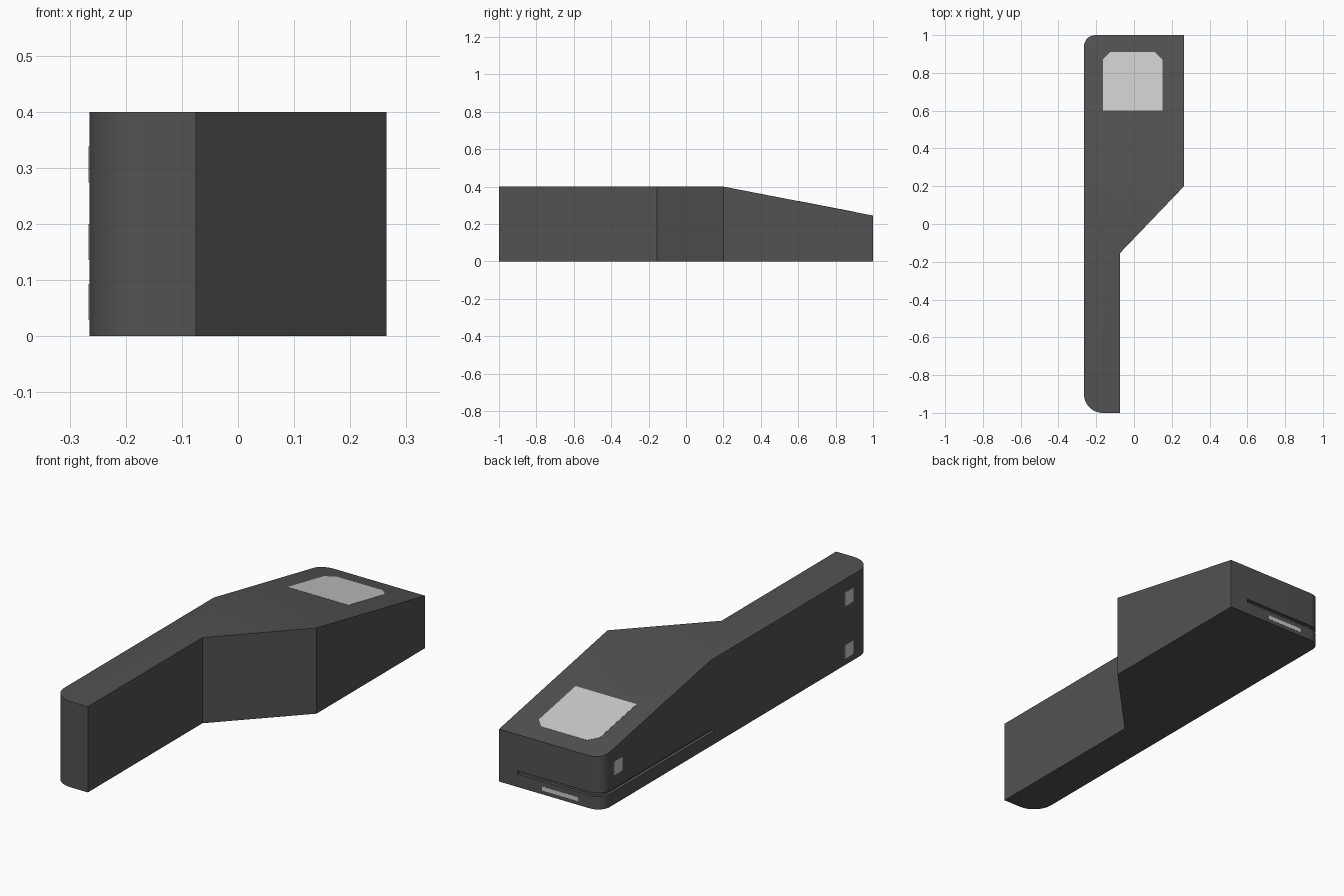
import bpy, bmesh, math

if "Cube" in bpy.data.objects:
    bpy.data.objects.remove(bpy.data.objects["Cube"])


def material(name, v):
    m = bpy.data.materials.new(name)
    m.diffuse_color = (v, v, v, 1)
    m.use_nodes = True
    m.node_tree.nodes["Principled BSDF"].inputs["Base Color"].default_value = m.diffuse_color
    return m


DARK, PALE = material("dark_plastic", 0.085), material("pale_contact", 0.55)


def top_z(y):
    # height of the upper face: flat, then sloping down to the back
    return 0.4 - max(0.0, y - 0.2) * (0.155 / 0.8)


def arc(cx, cy, r, a0, a1, n=8):
    return [(cx + r * math.cos(math.radians(a0 + (a1 - a0) * i / n)),
             cy + r * math.sin(math.radians(a0 + (a1 - a0) * i / n))) for i in range(n + 1)]


def prism(name, outline, low, high, mat, split_y=None):
    """Extrude an xy outline; low and high give z as functions of y."""
    bm = bmesh.new()
    face = bm.faces.new([bm.verts.new((x, y, 0)) for x, y in outline])
    ext = bmesh.ops.extrude_face_region(bm, geom=[face])
    for e in ext["geom"]:
        if isinstance(e, bmesh.types.BMVert):
            e.co.z = 1
    if split_y is not None:
        bmesh.ops.bisect_plane(bm, geom=bm.verts[:] + bm.edges[:] + bm.faces[:],
                               plane_co=(0, split_y, 0), plane_no=(0, 1, 0))
    for v in bm.verts:
        v.co.z = high(v.co.y) if v.co.z > 0.5 else low(v.co.y)
    bmesh.ops.recalc_face_normals(bm, faces=bm.faces[:])
    me = bpy.data.meshes.new(name)
    bm.to_mesh(me)
    bm.free()
    me.materials.append(mat)
    ob = bpy.data.objects.new(name, me)
    bpy.context.collection.objects.link(ob)
    return ob


def box(name, x0, x1, y0, y1, z0, z1, mat):
    return prism(name, [(x0, y0), (x1, y0), (x1, y1), (x0, y1)],
                 lambda y: z0, lambda y: z1, mat)


# Body: wide sloped head and slim grip, rounded on the left side
W = 0.265
outline = ([(W, 1), *arc(-W + 0.06, 0.94, 0.06, 90, 180),
            *arc(-W + 0.1, -0.9, 0.1, 180, 270, 12),
            (-0.075, -1), (-0.075, -0.155), (W, 0.2)])
body = prism("body", outline, lambda y: 0, top_z, DARK, split_y=0.2)

# Card slot wrapping round the back left corner
d = 0.015
band = [(0.17, 1 - d), *arc(-W + 0.06, 0.94, 0.06 - d, 90, 180), (-W + d, 0.17),
        (-0.3, 0.17), (-0.3, 1.05), (0.17, 1.05)]
cutter = prism("slot_cutter", band, lambda y: 0.06, lambda y: 0.076, DARK)
cutter.hide_render = True
cutter.hide_viewport = True
cutter.display_type = 'WIRE'
cut = body.modifiers.new("slot", 'BOOLEAN')
cut.operation, cut.object, cut.solver = 'DIFFERENCE', cutter, 'EXACT'

bpy.context.view_layer.objects.active = body
body.select_set(True)
bpy.ops.object.modifier_apply(modifier="slot")
bpy.ops.object.shade_smooth_by_angle(angle=math.radians(25))
bpy.data.objects.remove(cutter)

# Window on the slope, with clipped back corners
window = [(-0.165, 0.6), (0.15, 0.6), (0.15, 0.87), (0.11, 0.91), (-0.125, 0.91), (-0.165, 0.87)]
prism("top_window", window, lambda y: top_z(y) - 0.005, lambda y: top_z(y) + 0.001, PALE)

# Pale port on the back
box("back_port", -0.142, 0.043, 0.995, 1.001, 0.018, 0.037, PALE)

# Square contacts on the left side
for i, (y, z) in enumerate([(0.88, 0.168), (-0.824, 0.306), (-0.824, 0.061)]):
    box(f"side_contact_{i + 1}", -W - 0.001, -W + 0.005,
        y - 0.032, y + 0.032, z - 0.032, z + 0.032, PALE)
